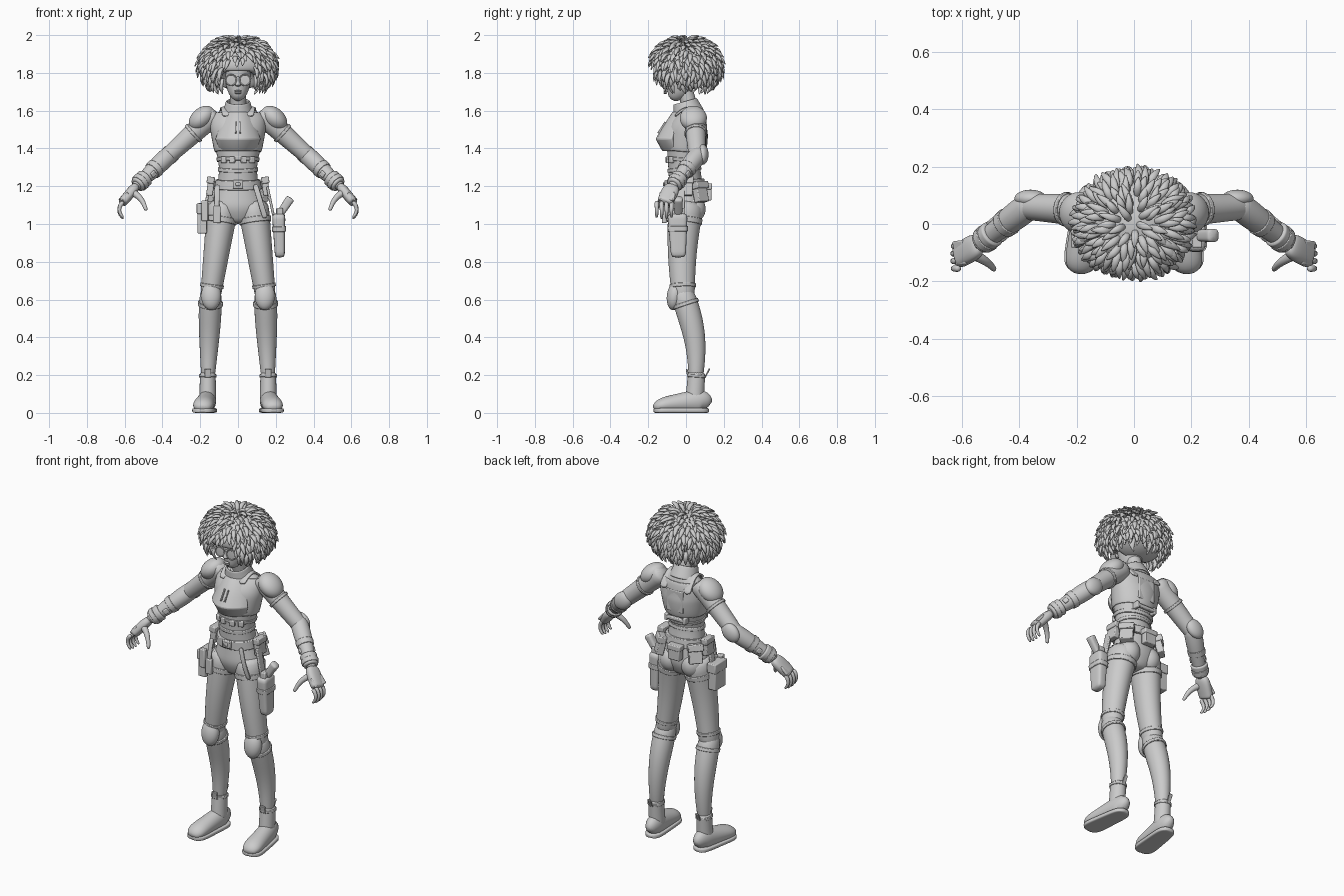
import bpy, bmesh, math, random
from mathutils import Vector, Matrix, Euler

random.seed(4)
if "Cube" in bpy.data.objects:
    bpy.data.objects.remove(bpy.data.objects["Cube"])
CLAY = (0.6, 0.6, 0.6, 1)
clay = bpy.data.materials.new("clay grey")
clay.use_nodes = True
clay.diffuse_color = CLAY
clay.node_tree.nodes["Principled BSDF"].inputs["Base Color"].default_value = CLAY
ACROSS, DEEP = Vector((1, 0, 0)), Vector((0, 1, 0))


def finish(name, bm, sub=0, mirror=False, bevel=0, thick=0):
    bmesh.ops.recalc_face_normals(bm, faces=bm.faces)
    mesh = bpy.data.meshes.new(name)
    bm.to_mesh(mesh)
    bm.free()
    mesh.materials.append(clay)
    part = bpy.data.objects.new(name, mesh)
    bpy.context.collection.objects.link(part)
    mesh.shade_smooth()
    if mirror:
        part.modifiers.new("mirror", "MIRROR").use_mirror_merge = False
    if thick:
        solid = part.modifiers.new("thickness", "SOLIDIFY")
        solid.thickness, solid.offset = thick, 0
    if bevel:
        edge = part.modifiers.new("bevel", "BEVEL")
        edge.width, edge.segments = bevel, 2
    if sub:
        smooth = part.modifiers.new("smooth", "SUBSURF")
        smooth.levels = smooth.render_levels = sub
    else:
        bpy.ops.object.select_all(action="DESELECT")
        part.select_set(True)
        bpy.context.view_layer.objects.active = part
        bpy.ops.object.shade_smooth_by_angle(angle=math.radians(35))
    return part


def sweep(bm, points, ref=None, sides=20, power=2, caps=True):
    """Skin elliptical sections (x, y, z, radius along ref, other radius)."""
    centres = [Vector(p[:3]) for p in points]
    last = len(points) - 1
    if ref is None:
        run = (centres[last] - centres[0]).normalized()
        ref = DEEP if abs(run.x) > 0.5 else ACROSS
    rings = []
    for i, p in enumerate(points):
        along = (centres[min(i + 1, last)] - centres[max(i - 1, 0)]).normalized()
        u = (ref - along * ref.dot(along)).normalized()
        v = along.cross(u)
        ring = []
        for k in range(sides):
            turn = math.tau * (k + 0.5) / sides
            c, s = (math.copysign(abs(f) ** (2 / power), f) for f in (math.cos(turn), math.sin(turn)))
            ring.append(bm.verts.new(centres[i] + u * c * p[3] + v * s * p[4]))
        rings.append(ring)
    for a, b in zip(rings, rings[1:]):
        for k in range(sides):
            j = (k + 1) % sides
            bm.faces.new((a[k], a[j], b[j], b[k]))
    if caps:
        bm.faces.new(rings[0])
        bm.faces.new(rings[-1])


def limb(start, end, first, final, bulge=0, bow=(0, 0, 0), depth=1):
    """Section rule for a tapering, swelling, bowed limb; t runs from 0 to 1."""
    def section(t):
        spot = Vector(start).lerp(Vector(end), t) + Vector(bow) * math.sin(math.pi * t)
        r = first + (final - first) * t + bulge * math.sin(math.pi * math.sqrt(max(t, 0)))
        return (*spot, r, r * depth)
    return section


def profile(rows):
    """Section rule for an upright body from rows (z, y, half width, half depth)."""
    def section(z):
        for a, b in zip(rows, rows[1:]):
            if z <= b[0]:
                break
        k = (z - a[0]) / (b[0] - a[0])
        height, y, wide, deep = (p + (q - p) * k for p, q in zip(a, b))
        return (0, y, height, wide, deep)
    return section


def wrap(name, section, start=0, end=1, grow=0, steps=7, power=2, sub=1, caps=True, **extra):
    bm = bmesh.new()
    points = []
    for i in range(steps + 1):
        *spot, a, b = section(start + (end - start) * i / steps)
        points.append((*spot, a + grow, b + grow))
    sweep(bm, points, power=power, caps=caps)
    return finish(name, bm, sub, **extra)


def strap(name, section, start, end, grow=0.006, mirror=True, power=2):
    wrap(name, section, start, end, grow, 1, power, 0, mirror=mirror, bevel=0.003)


def placed(name, make, loc, size, rot, sub=0, **extra):
    bm = bmesh.new()
    turn = Euler([math.radians(r) for r in rot])
    make(bm, matrix=Matrix.LocRotScale(Vector(loc), turn, Vector(size)))
    return finish(name, bm, sub, **extra)


def ball(name, loc, size, rot=(0, 0, 0), mirror=True):
    def make(bm, matrix):
        bmesh.ops.create_uvsphere(bm, u_segments=24, v_segments=14, radius=1, matrix=matrix)
    return placed(name, make, loc, size, rot, 1, mirror=mirror)


def box(name, loc, size, rot=(0, 0, 0), mirror=False, bevel=0.005):
    return placed(name, bmesh.ops.create_cube, loc, size, rot, mirror=mirror, bevel=bevel)


def cube_half(bm, matrix):
    bmesh.ops.create_cube(bm, size=1, matrix=matrix)


def pouch(name, loc, size, rot=(0, 0, 0), mirror=False):
    body, lid = Vector(size), Vector(size) * 1.15
    lid.z = body.z * 0.35
    box(name, loc, body, rot, mirror)
    box(name + "_flap", Vector(loc) + Vector((0, 0, body.z * 0.32)), lid, rot, mirror)


# Torso, neck and collar
body = profile([(1, 0, .07, .06), (1.08, 0, .15, .1), (1.2, 0, .11, .09), (1.3, -.01, .1, .085),
                (1.42, 0, .125, .105), (1.5, .01, .14, .1), (1.57, .03, .14, .07), (1.63, .03, .05, .04)])
wrap("body", body, 1, 1.63, steps=20)
ball("buttock", (.07, .035, 1.08), (.066, .07, .075))
wrap("neck", limb((0, .03, 1.58), (0, -.01, 1.73), .042, .042))
wrap("collar", limb((0, .015, 1.58), (0, -.005, 1.65), .08, .06), caps=False, thick=.01)

# Vest, chest plate and harness
wrap("vest", body, 1.38, 1.59, .007, caps=False, thick=.006)
bm = bmesh.new()
rows = []
for z, y, half in [(1.59, -.06, .06), (1.5, -.12, .095), (1.45, -.15, .113), (1.39, -.115, .09)]:
    spread = [t / 4 for t in range(-4, 5)]
    rows.append([bm.verts.new((half * t, y + .7 * half * t * t, z)) for t in spread])
for a, b in zip(rows, rows[1:]):
    for k in range(len(a) - 1):
        bm.faces.new((a[k], a[k + 1], b[k + 1], b[k]))
finish("chest_plate", bm, thick=.022, bevel=.005)
box("chest_clasp_bar", (.012, -.127, 1.51), (.008, .012, .07), (-33, 0, 0), True, .002)
wrap("shoulder_strap", limb((.06, -.06, 1.57), (.08, .11, 1.53), .024, .024, bow=(0, 0, .065), depth=.3),
     power=4, mirror=True)
for z in (1.29, 1.34):
    strap("rib_strap", body, z - .01, z + .01, mirror=False)
for x in (.03, .075):
    box("rib_clip", (x, x * .4 - .108, 1.34), (.03, .02, .035), (0, 0, x * 400), True)
box("back_plate", (0, .1, 1.47), (.11, .02, .13))
box("back_handle", (0, .1, 1.36), (.12, .02, .02))
box("back_handle_end", (.06, .09, 1.36), (.02, .04, .04), mirror=True)

# Belt and its pouches
strap("belt", body, 1.185, 1.235, .013, False)
box("belt_buckle", (0, -.105, 1.21), (.055, .02, .045))
box("belt_buckle_bar", (0, -.117, 1.21), (.025, .01, .02))
pouch("side_pouch", (.145, 0, 1.2), (.035, .07, .1), (0, -8, 0), True)
pouch("rear_side_pouch", (.115, .075, 1.17), (.075, .04, .11), (14, 0, -45), True)
pouch("rear_pouch", (-.01, .115, 1.17), (.075, .04, .09))

# Legs, straps and knee pads
KNEE = Vector((.145, -.015, .62))
thigh = limb((.08, 0, 1.1), KNEE, .085, .055, bow=(0, -.012, 0), depth=1.12)
calf = limb(KNEE, (.16, .05, .15), .054, .033, .012, (0, .03, 0), 1.07)
wrap("thigh", thigh, -.06, 1.1, mirror=True)
wrap("calf", calf, -.1, 1, mirror=True)
strap("thigh_strap", thigh, .14, .2)
strap("knee_strap_upper", thigh, .87, .91, .005)
strap("knee_strap_lower", calf, .07, .11, .005)
ball("knee_pad", KNEE + Vector((-.003, -.045, 0)), (.054, .042, .077), (-8, 0, 0))

# Holster, sidearm and thigh gear
holster = limb((.215, -.045, 1.06), (.222, -.04, .82), .036, .026, depth=1.5)
wrap("holster", holster, power=4)
strap("holster_band", holster, .3, .42, .005, False, 4)
box("holster_hanger", (.172, -.03, 1.12), (.014, .045, .16), (0, -12, 0))
box("gun_body", (.22, -.045, 1.06), (.035, .075, .05))
wrap("gun_grip", limb((.22, -.04, 1.05), (.28, -.04, 1.14), .02, .024), power=3)
for name, start, end in [("left_drop_strap", (.09, -.1, 1.21), (.145, -.1, 1.03)),
                         ("right_drop_strap", (-.11, -.09, 1.21), (-.115, -.11, 1.02))]:
    wrap(name, limb(start, end, .014, .014, bow=(0, -.01, 0), depth=.4), power=4)
box("right_strap_pocket", (-.112, -.115, 1.05), (.04, .025, .09))
pouch("right_thigh_pouch", (-.19, -.025, 1.03), (.05, .1, .16))
box("right_pouch_tool", (-.175, -.08, 1.07), (.035, .03, .11))
box("right_pouch_hanger", (-.165, -.01, 1.13), (.015, .04, .12), (0, 12, 0))


# Boots: rounded toe and heel, toes turned out
def shoe(tall, low, grow):
    def section(t):
        end = math.sqrt(1 - abs(2 * t - 1) ** 6)
        high = (tall + (low - tall) * t) * (end if tall > low else 1)
        return (.155 + .035 * t, .125 - .3 * t, high, (.045 + .015 * t) * end + grow, high)
    return section


wrap("boot_foot", shoe(.07, .036, 0), .02, .98, steps=16, mirror=True)
wrap("boot_sole", shoe(.013, .013, .005), .01, .99, steps=16, power=5, mirror=True)
shaft = limb((.16, .057, .22), (.16, .045, .06), .042, .045, depth=1.1)
wrap("boot_shaft", shaft, mirror=True)
strap("boot_cuff", shaft, .1, .2, .004)
box("boot_pull_tab", (.16, .112, .21), (.022, .008, .055), (-28, 0, 0), True, .003)
box("boot_tongue", (.16, .008, .21), (.035, .01, .045), (12, 0, 0), True, .003)

# Arms, armour and glove cuffs
SHOULDER, ELBOW, WRIST = Vector((.17, .047, 1.54)), Vector((.37, .06, 1.36)), Vector((.54, -.07, 1.2))
upper = limb(SHOULDER, ELBOW, .058, .046)
lower = limb(ELBOW, WRIST, .046, .028, .008)
wrap("upper_arm", upper, -.3, 1.12, mirror=True)
wrap("forearm", lower, -.15, 1.05, mirror=True)
ball("shoulder_pad", SHOULDER + Vector((.022, -.008, .02)), (.08, .073, .054), (0, 42, 0))
strap("shoulder_pad_rim", upper, .3, .36)
ball("elbow_pad", ELBOW + Vector((-.01, .028, .008)), (.062, .032, .05), (0, 40, 0))
strap("forearm_strap", lower, .38, .5, .004)
box("forearm_buckle", lower(.6)[:3], (.03, .09, .03), (0, 40, -40), True)
wrap("glove_cuff", lower, .7, .98, .012, mirror=True)
strap("glove_cuff_band", lower, .82, .92, .016)

# Hands with curled fingers
wrap("palm", limb(WRIST, (.615, -.115, 1.11), .03, .042, .012, depth=.6), -.05, power=2.5, mirror=True)
box("knuckle_guard", (.605, -.1, 1.145), (.055, .085, .015), (0, 48, -8), True)
bm = bmesh.new()
for finger in range(4):
    spot, points = Vector((.605, .026 * finger - .155, 1.12)), []
    for joint in range(5):
        r = .014 - .0015 * joint
        points.append((*spot, r, r))
        bend = math.radians(45 + 30 * joint)
        spot += Vector((math.cos(bend), 0, -math.sin(bend))) * (.029 - .002 * abs(finger - 1.5))
    sweep(bm, points, DEEP, 8)
finish("fingers", bm, 1, True)
wrap("thumb", limb((.56, -.105, 1.17), (.485, -.16, 1.07), .02, .009, bow=(-.01, 0, .01)), mirror=True)

# Head and spectacles
head = profile([(1.66, -.08, .02, .02), (1.69, -.055, .05, .055), (1.74, -.03, .066, .08),
                (1.82, -.02, .073, .093), (1.9, 0, .04, .05)])
wrap("head", head, 1.66, 1.9, steps=12)
wrap("nose", limb((0, -.105, 1.78), (0, -.12, 1.73), .008, .015))
for z in (1.694, 1.703):
    ball("lip", (0, -.11, z), (.02, .009, .006), mirror=False)
LENS = Vector((.037, -.12, 1.762))
ball("eye", LENS + Vector((-.004, .026, 0)), (.018, .016, .014))
ball("spectacle_lens", LENS, (.028, .002, .028))
bm = bmesh.new()
turns = [math.tau * k / 20 for k in range(21)]
sweep(bm, [(*(LENS + Vector((math.cos(a), 0, math.sin(a))) * .029), .004, .004) for a in turns], DEEP, 8)
finish("spectacle_rim", bm, 1, True)
box("spectacle_bridge", (0, -.122, 1.77), (.02, .005, .005), bevel=.001)
box("spectacle_arm", (.068, -.085, 1.77), (.005, .075, .006), mirror=True, bevel=.001)

# Hair: a rounded mass covered in pointed locks that fan out from the crown
centre, size = Vector((0, 0, 1.84)), Vector((.18, .162, .13))
hair = ball("hair_mass", centre, size, mirror=False)
for v in hair.data.vertices:
    if v.co.y < -.03 and abs(v.co.x) < .09:
        v.co.z = max(v.co.z, 1.81)
bm = bmesh.new()
COUNT = 400
for i in range(COUNT):
    high = 1 - 1.6 * (i + .5) / COUNT
    around = i * 2.4 + random.uniform(-.1, .1)
    wide = math.sqrt(1 - high * high)
    normal = Vector((wide * math.cos(around), wide * math.sin(around), high))
    root = centre + normal * size
    if root.y < -.03 and abs(root.x) < .085 and root.z < 1.868:
        continue
    side = Vector((-math.sin(around), math.cos(around), 0))
    fall = normal.cross(side)
    if fall.z > 0:
        fall.negate()
    fall += side * random.uniform(-.35, .35)
    lift, length = random.uniform(.02, .036), random.uniform(.05, .078)
    points = []
    for t, out, breadth in [(0, -.7, .01), (.15, .7, .017), (.55, 1, .015), (1, 1.1, .002)]:
        spot = root + normal * lift * out + fall * length * t
        points.append((spot.x, spot.y, min(spot.z, 1.995), breadth, breadth * .7))
    sweep(bm, points, side, 6)
finish("hair_locks", bm, 1)
